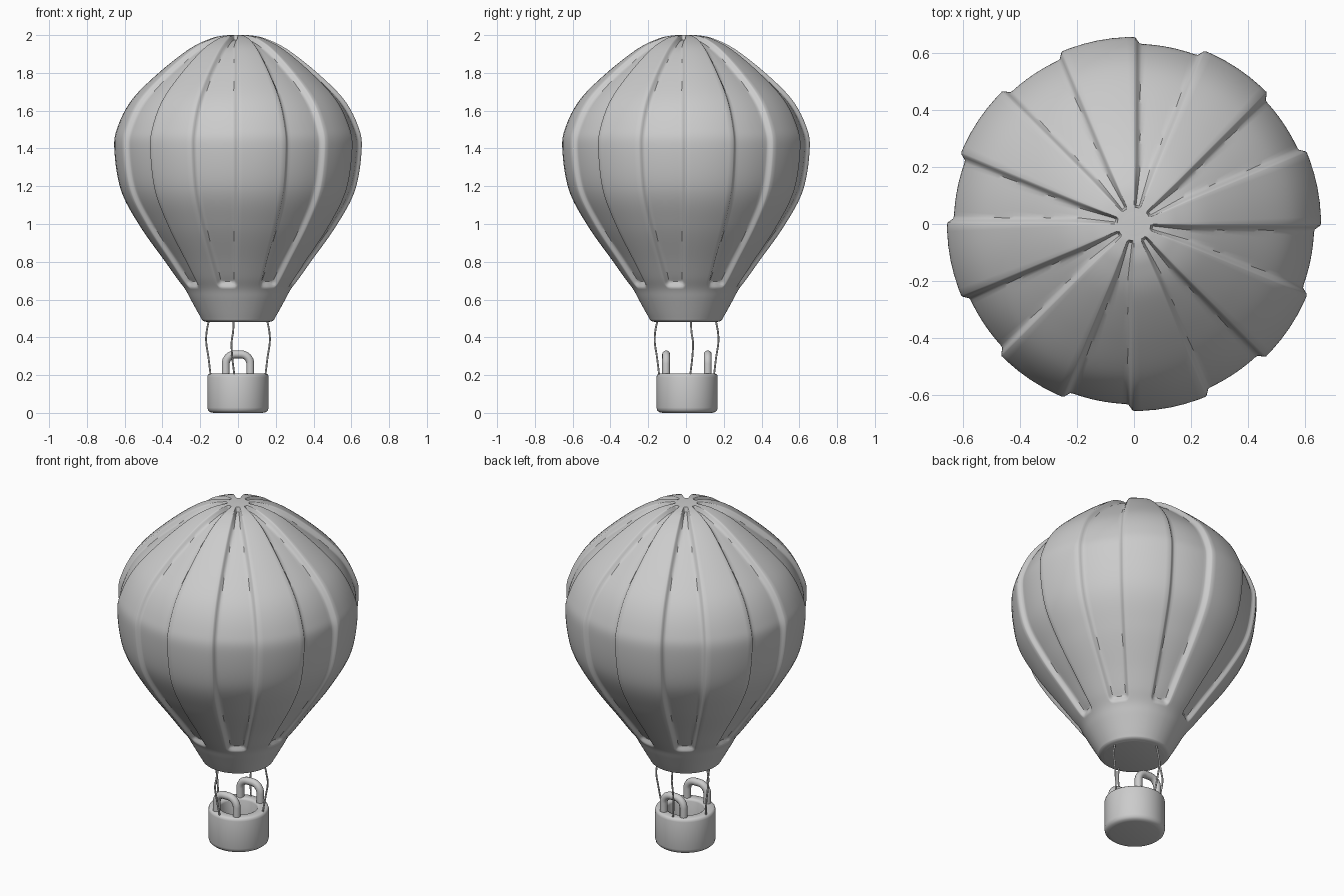
import bpy, bmesh
from math import pi, sin, cos, hypot
from mathutils import Vector

if "Cube" in bpy.data.objects:
    bpy.data.objects.remove(bpy.data.objects["Cube"])


def finish(obj, angle=40):
    bpy.ops.object.select_all(action='DESELECT')
    obj.select_set(True)
    bpy.context.view_layer.objects.active = obj
    bpy.ops.object.shade_smooth_by_angle(angle=angle * pi / 180)


def mesh_object(name, bm):
    bmesh.ops.recalc_face_normals(bm, faces=bm.faces)
    me = bpy.data.meshes.new(name)
    bm.to_mesh(me)
    bm.free()
    obj = bpy.data.objects.new(name, me)
    bpy.context.collection.objects.link(obj)
    return obj


def spline(pts, n):
    """Catmull-Rom samples through the points."""
    p = [Vector(q) for q in pts]
    p = [2 * p[0] - p[1]] + p + [2 * p[-1] - p[-2]]
    out = []
    for i in range(1, len(p) - 2):
        a, b, c, d = p[i - 1:i + 3]
        for k in range(n):
            t = k / n
            out.append(0.5 * (2 * b + (c - a) * t + (2 * a - 5 * b + 4 * c - d) * t**2
                              + (3 * b - a - 3 * c + d) * t**3))
    return out + [p[-2]]


def skin(name, rings):
    """Closed solid from equally sized rings, capped at both ends."""
    bm = bmesh.new()
    vs = [[bm.verts.new(co) for co in ring] for ring in rings]
    n = len(vs[0])
    for a, b in zip(vs, vs[1:]):
        for j in range(n):
            bm.faces.new((a[j], a[(j + 1) % n], b[(j + 1) % n], b[j]))
    bm.faces.new(vs[0])
    bm.faces.new(vs[-1])
    return mesh_object(name, bm)


def tube(name, pts, radius, res=3):
    cu = bpy.data.curves.new(name, 'CURVE')
    cu.dimensions = '3D'
    cu.bevel_depth = radius
    cu.bevel_resolution = res
    cu.use_fill_caps = True
    sp = cu.splines.new('POLY')
    sp.points.add(len(pts) - 1)
    for q, co in zip(sp.points, pts):
        q.co = (*co, 1)
    obj = bpy.data.objects.new(name, cu)
    bpy.context.collection.objects.link(obj)
    bpy.ops.object.select_all(action='DESELECT')
    obj.select_set(True)
    bpy.context.view_layer.objects.active = obj
    bpy.ops.object.convert(target='MESH')
    finish(bpy.context.view_layer.objects.active, 50)


# Envelope: revolved profile with eight sunken gores alternating with raised ones
profile = spline([(.035, 2.0), (.08, 1.997), (.15, 1.98), (.26, 1.925), (.42, 1.80),
                  (.56, 1.66), (.635, 1.52), (.655, 1.40), (.62, 1.18), (.52, .99),
                  (.385, .80), (.325, .715), (.28, .655), (.25, .60), (.20, .51),
                  (.185, .488), (.16, .48)], 9)
arc = [0]
for a, b in zip(profile, profile[1:]):
    arc.append(arc[-1] + (b - a).length)
s_top = next(s for s, p in zip(arc, profile) if p.x > .055)
s_bot = next(s for s, p in zip(arc, profile) if p.y < .665)
s_mid, s_half = (s_top + s_bot) / 2, (s_bot - s_top) / 2

edge = [0, .025, .05, .08, .12, .18, .28, .4]
sunk = edge + [.5] + [1 - e for e in reversed(edge[1:])]
fracs = [0, .1, .3, .5, .7, .9] + [1 + f for f in sunk]


def sink(r, s, f):
    """How far a point lies inside a round-cornered gore, 0 to 1."""
    if f < 1:
        return 0
    half = r * pi / 16
    c = min(.03, .9 * half)
    qx = abs(f - 1.5) * 2 * half - half + c
    qy = abs(s - s_mid) - s_half + c
    d = hypot(max(qx, 0), max(qy, 0)) + min(max(qx, qy), 0) - c
    t = min(max(-d / min(.025, .6 * half), 0), 1)
    return t * t * (3 - 2 * t)


rings = []
for i, (p, s) in enumerate(zip(profile, arc)):
    tan = (profile[min(i + 1, len(profile) - 1)] - profile[max(i - 1, 0)]).normalized()
    ring = []
    for k in range(8):
        for f in fracs:
            depth = .024 * sink(p.x, s, f)
            r, z = p.x + tan.y * depth, p.y - tan.x * depth
            th = (2 * k + f) * pi / 8
            ring.append((r * cos(th), r * sin(th), z))
    rings.append(ring)
finish(skin("envelope", rings))

# Basket: hollow rounded tub
CY = .006
basket = [(.13, 0), (.148, .004), (.158, .013), (.162, .028), (.162, .19), (.159, .202),
          (.15, .208), (.112, .208), (.104, .204), (.10, .195), (.10, .06)]
N = 64
finish(skin("basket", [[(r * cos(2 * pi * j / N), CY + r * sin(2 * pi * j / N), z)
                        for j in range(N)] for r, z in basket]), 50)

# Two arched handles standing on the rim
for name, y in (("front_handle", -.105), ("back_handle", .115)):
    w, c, top = .065, .05, .31
    arch = [(-w, y, .19)]
    arch += [(-w + c - c * cos(a), y, top - c + c * sin(a)) for a in
             [k * pi / 16 for k in range(9)]]
    arch += [(-x, y, z) for x, _, z in reversed(arch)]
    tube(name, arch, .021, 4)

# Four slack ropes from envelope to basket: (outward, sideways, height)
sag = [(.152, .022, .50), (.166, .026, .43), (.168, .034, .37), (.156, .030, .29),
       (.144, .018, .19)]
for i, name in enumerate(("right_rope", "back_rope", "left_rope", "front_rope")):
    cx, sx = round(cos(i * pi / 2)), round(sin(i * pi / 2))
    flip = -1 if i == 2 else 1
    pts = [(cx * o - sx * t * flip if i != 3 else -t, sx * o + cx * t * flip + CY * .5, z)
           for o, t, z in sag]
    tube(name, spline(pts, 6), .005, 2)
